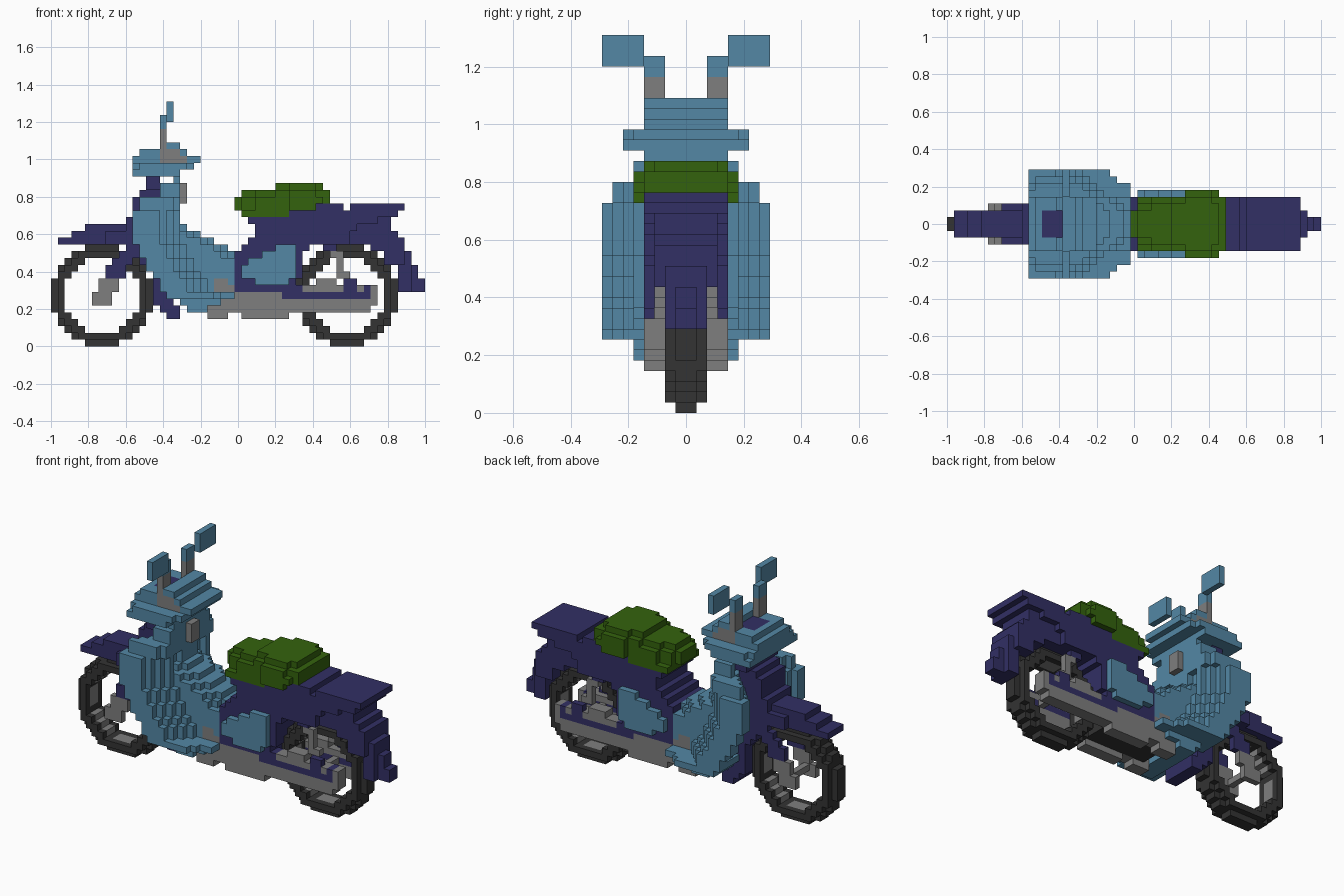
import bpy, bmesh

if "Cube" in bpy.data.objects:
    bpy.data.objects.remove(bpy.data.objects["Cube"])

V = 2 / 55          # size of one block
owner = {}          # block (column, layer, row) -> part name
part_colour = {}


def material(name, rgb):
    m = bpy.data.materials.new(name)
    m.diffuse_color = (*rgb, 1)
    m.use_nodes = True
    m.node_tree.nodes["Principled BSDF"].inputs["Base Color"].default_value = m.diffuse_color
    return m


BLUE = material("steel_blue", (0.087, 0.245, 0.375))
NAVY = material("navy_purple", (0.032, 0.029, 0.128))
GREEN = material("seat_green", (0.034, 0.124, 0.004))
GREY = material("metal_grey", (0.21, 0.21, 0.21))
DARK = material("tyre_dark", (0.033, 0.033, 0.033))


def claim(name, colour, cells):
    """Give free blocks to a part, mirrored across the centre plane."""
    part_colour[name] = colour
    for x, j, z in cells:
        for y in (j, -1 - j):
            owner.setdefault((x, y, z), name)


def box(z0, z1, x0, x1, w1, w0=0):
    return [(x, j, z) for z in range(z0, z1) for x in range(x0, x1) for j in range(w0, w1)]


def boxes(name, colour, specs):
    for s in specs:
        claim(name, colour, box(*s))


def dist2(x, z, cx):
    return (x - cx) ** 2 + (z - 7) ** 2


# wheels: narrow tread ring, wider sidewalls, metal rim hidden between them
for name, cx in (("front", 7), ("rear", 43)):
    square = [(x, z) for x in range(cx - 7, cx + 8) for z in range(15)]
    rim = [(x, 0, z) for x, z in square if 30.25 <= dist2(x, z, cx) < 39]
    tyre = [(x, 0, z) for x, z in square if 39 <= dist2(x, z, cx) < 56.25]
    tyre += [(x, 1, z) for x, z in square if 30.25 <= dist2(x, z, cx) < 46]
    claim(name + "_rim", GREY, rim)
    claim(name + "_tyre", DARK, tyre)
    claim(name + "_axle", GREY, box(7, 8, cx, cx + 1, 3))

# front fork: metal links below, painted legs above
boxes("fork_link", GREY, [(6, 8, 6, 9, 3, 2), (8, 10, 7, 10, 3, 2)])
boxes("fork_leg", NAVY, [(10, 12, 8, 11, 3, 2), (12, 13, 9, 12, 3, 2),
                         (13, 14, 10, 13, 3, 2), (14, 16, 11, 14, 3, 2)])

# front mudguard
boxes("front_mudguard", NAVY, [(15, 16, 1, 13, 2), (15, 17, 8, 13, 3),
                               (16, 17, 3, 13, 2), (17, 18, 5, 12, 2)])

# steering column cover, stepped back as it rises, and the flap behind the wheel
boxes("column_cover", NAVY, [
    (10, 11, 15, 17, 3), (11, 12, 14, 17, 3), (12, 14, 13, 16, 3), (14, 15, 13, 16, 3),
    (15, 19, 11, 16, 3), (19, 22, 12, 16, 3), (22, 23, 13, 16, 3), (23, 25, 14, 16, 4)])
boxes("lower_flap", NAVY, [(8, 10, 15, 18, 3), (6, 8, 15, 18, 3),
                           (5, 6, 16, 19, 3), (4, 5, 17, 19, 3)])

# foot pegs set into the tunnel sides
boxes("foot_peg", GREY, [(8, 9, 24, 27, 4, 3), (9, 10, 24, 26, 4, 3)])

# leg shield: each row gives front column, back column and half width
rows = {5: (20, 23, 5), 6: (19, 25, 5), 7: (17, 27, 8), 8: (16, 27, 8), 9: (16, 27, 8),
        10: (15, 27, 8), 11: (14, 27, 8), 12: (14, 27, 8), 13: (13, 27, 8), 14: (13, 26, 8),
        15: (12, 24, 8), 16: (12, 22, 8), 17: (12, 20, 8), 18: (12, 19, 8), 19: (12, 19, 8),
        20: (13, 19, 7), 21: (13, 19, 7), 22: (14, 19, 5), 23: (14, 19, 5), 24: (15, 19, 4)}
shield = []
for z, (x0, x1, w) in rows.items():
    for j in range(w):
        front = x0 + min(3, max(0, 6 - j)) if z > 8 else x0   # wings reach furthest forward
        if z < 8:                                   # footboard
            back = x1 - max(0, j - 5) * 2 + (j == 7)
        elif j < 4:                                 # centre tunnel, rounded on top
            back = x1 - (max(0, j - 1) if z >= 13 else 0)
        else:                                       # wings curve back towards the centre
            back = x0 + 4 + (7 - j)
        shield += [(x, j, z) for x in range(front, min(x1, max(back, front + 3)))]
claim("leg_shield", BLUE, shield)

# handlebar head with side plates and dash
boxes("head_plate", GREY, [(27, 28, 16, 20, 4, 3), (28, 29, 16, 19, 4, 3)])
boxes("dash", NAVY, [(28, 29, 14, 17, 2)])
boxes("handlebar_head", BLUE, [(25, 26, 12, 19, 5), (26, 27, 12, 21, 5), (27, 28, 12, 22, 4),
                               (28, 29, 17, 20, 4), (28, 29, 13, 17, 4, 2),
                               (28, 29, 13, 14, 2), (29, 30, 17, 19, 4),
                               (25, 26, 12, 19, 6, 5), (26, 27, 13, 20, 6, 5)])
boxes("column_box", GREY, [(21, 24, 19, 20, 1)])

# mirrors
boxes("mirror_stem", GREY, [(29, 32, 16, 17, 4, 2)])
boxes("mirror", BLUE, [(32, 34, 16, 17, 4, 2), (33, 36, 17, 18, 8, 4)])

# seat
boxes("seat", GREEN, [(19, 20, 28, 35, 4), (20, 22, 27, 28, 2), (20, 22, 28, 30, 3),
                      (20, 22, 30, 35, 4), (20, 21, 35, 39, 5), (21, 22, 35, 40, 5),
                      (21, 23, 40, 41, 4), (22, 23, 28, 30, 2), (22, 23, 30, 33, 3),
                      (22, 23, 33, 35, 4), (22, 23, 35, 39, 5), (22, 23, 39, 40, 4),
                      (23, 24, 33, 35, 3), (23, 24, 35, 39, 4), (23, 24, 39, 40, 3)])

# side panels
boxes("side_panel", BLUE, [(9, 10, 30, 35, 5, 4), (10, 12, 28, 36, 5, 4), (12, 13, 29, 36, 5, 4),
                           (13, 14, 31, 36, 5, 4), (14, 15, 33, 36, 5, 4)])

# rear shock absorbers
boxes("shock", GREY, [(13, 14, 41, 43, 3, 2), (11, 13, 42, 43, 3, 2), (10, 11, 42, 44, 3, 2)])
boxes("shock_mount", NAVY, [(8, 10, 43, 45, 4, 3), (14, 15, 40, 42, 3, 2)])

# engine, exhaust and swing arms
boxes("chain_cover", NAVY, [(7, 8, 34, 47, 4, 2), (8, 9, 46, 47, 4, 2)])
boxes("swing_arm", GREY, [(5, 6, 36, 47, 4, 2), (6, 9, 47, 48, 4, 2), (6, 7, 36, 47, 4, 2),
                          (8, 9, 37, 46, 4, 2), (9, 10, 39, 42, 4, 2)])
boxes("engine_side", GREY, [(4, 5, 23, 26, 4, 2), (4, 5, 28, 35, 4, 2),
                            (5, 7, 23, 36, 4, 2), (7, 8, 27, 34, 4, 2)])
boxes("engine_core", DARK, [(5, 8, 24, 35, 2)])

# main body and rear mudguard, cut away around the rear wheel
body = []
for spec in [(8, 14, 27, 37, 4), (14, 15, 28, 38, 4), (15, 16, 29, 44, 4), (16, 17, 30, 44, 4),
             (17, 18, 30, 45, 4), (18, 19, 29, 48, 4), (19, 20, 35, 51, 4),
             (20, 21, 39, 43, 4), (20, 21, 44, 52, 4), (15, 16, 44, 50, 3),
             (16, 17, 44, 51, 3), (17, 18, 45, 50, 3), (18, 19, 48, 50, 3),
             (14, 16, 47, 52, 3), (12, 14, 49, 52, 3), (12, 14, 52, 53, 2),
             (10, 12, 51, 53, 2), (10, 12, 53, 54, 1), (8, 10, 51, 53, 2), (8, 10, 53, 55, 1)]:
    body += [c for c in box(*spec) if dist2(c[0], c[2], 43) >= 57]
claim("rear_body", NAVY, body)
boxes("cover_link", NAVY, [(8, 9, 36, 37, 4, 2)])

# turn the blocks of each part into one mesh with only its exposed faces
SIDES = [((1, 0, 0), ((1, 0, 0), (1, 1, 0), (1, 1, 1), (1, 0, 1))),
         ((-1, 0, 0), ((0, 0, 0), (0, 0, 1), (0, 1, 1), (0, 1, 0))),
         ((0, 1, 0), ((0, 1, 0), (0, 1, 1), (1, 1, 1), (1, 1, 0))),
         ((0, -1, 0), ((0, 0, 0), (1, 0, 0), (1, 0, 1), (0, 0, 1))),
         ((0, 0, 1), ((0, 0, 1), (1, 0, 1), (1, 1, 1), (0, 1, 1))),
         ((0, 0, -1), ((0, 0, 0), (0, 1, 0), (1, 1, 0), (1, 0, 0)))]

for name, colour in part_colour.items():
    bm, verts = bmesh.new(), {}
    for cell in [c for c, n in owner.items() if n == name]:
        for step, corners in SIDES:
            if tuple(a + b for a, b in zip(cell, step)) in owner:
                continue
            face = []
            for corner in corners:
                x, y, z = (a + b for a, b in zip(cell, corner))
                if (x, y, z) not in verts:
                    verts[x, y, z] = bm.verts.new((x * V - 1, y * V, z * V))
                face.append(verts[x, y, z])
            bm.faces.new(face)
    mesh = bpy.data.meshes.new(name)
    bm.to_mesh(mesh)
    bm.free()
    mesh.materials.append(colour)
    bpy.context.collection.objects.link(bpy.data.objects.new(name, mesh))
